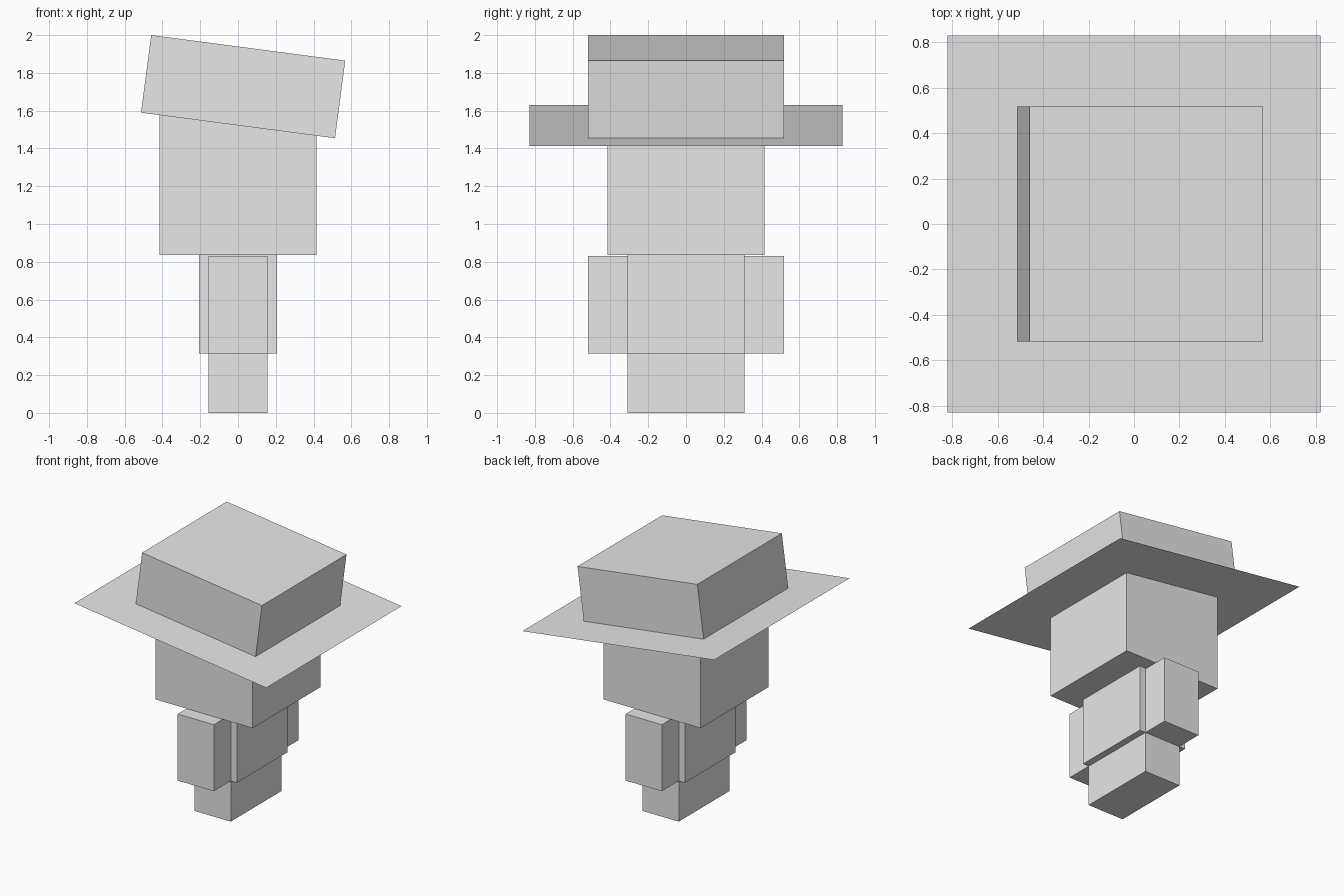
import bpy
import bmesh
from math import radians
from mathutils import Matrix

default_cube = bpy.data.objects.get("Cube")
if default_cube:
    bpy.data.objects.remove(default_cube, do_unlink=True)

# Single plain material
GREY = (0.8, 0.8, 0.8, 1.0)
grey = bpy.data.materials.new("light grey")
grey.use_nodes = True
grey.diffuse_color = GREY
grey.node_tree.nodes["Principled BSDF"].inputs["Base Color"].default_value = GREY


def add_object(name, bm):
    mesh = bpy.data.meshes.new(name)
    bm.to_mesh(mesh)
    bm.free()
    mesh.materials.append(grey)
    obj = bpy.data.objects.new(name, mesh)
    bpy.context.collection.objects.link(obj)
    return obj


def box(name, size, bottom, y=0.0):
    """Box with its base centre at (0, y, bottom)."""
    bm = bmesh.new()
    place = Matrix.Translation((0, y, bottom + size[2] / 2))
    bmesh.ops.create_cube(bm, size=1, matrix=place @ Matrix.Diagonal((*size, 1)))
    return add_object(name, bm)


# Body
box("legs", (0.31, 0.62, 0.315), 0)
box("torso", (0.414, 0.62, 0.52), 0.315)
for side, sign in (("front", -1), ("back", 1)):
    box(side + "_arm", (0.31, 0.208, 0.516), 0.315, sign * 0.414)
box("head", (0.832, 0.832, 0.83), 0.835)

# Tilted hat: a tall crown standing on a paper-thin brim
crown = box("hat_crown", (1.036, 1.036, 0.414), 0)
bm = bmesh.new()
bmesh.ops.create_grid(bm, x_segments=1, y_segments=1, size=0.829)
brim = add_object("hat_brim", bm)
for part in (crown, brim):
    part.location = (0, 0, 1.522)
    part.rotation_euler.y = radians(7.5)
